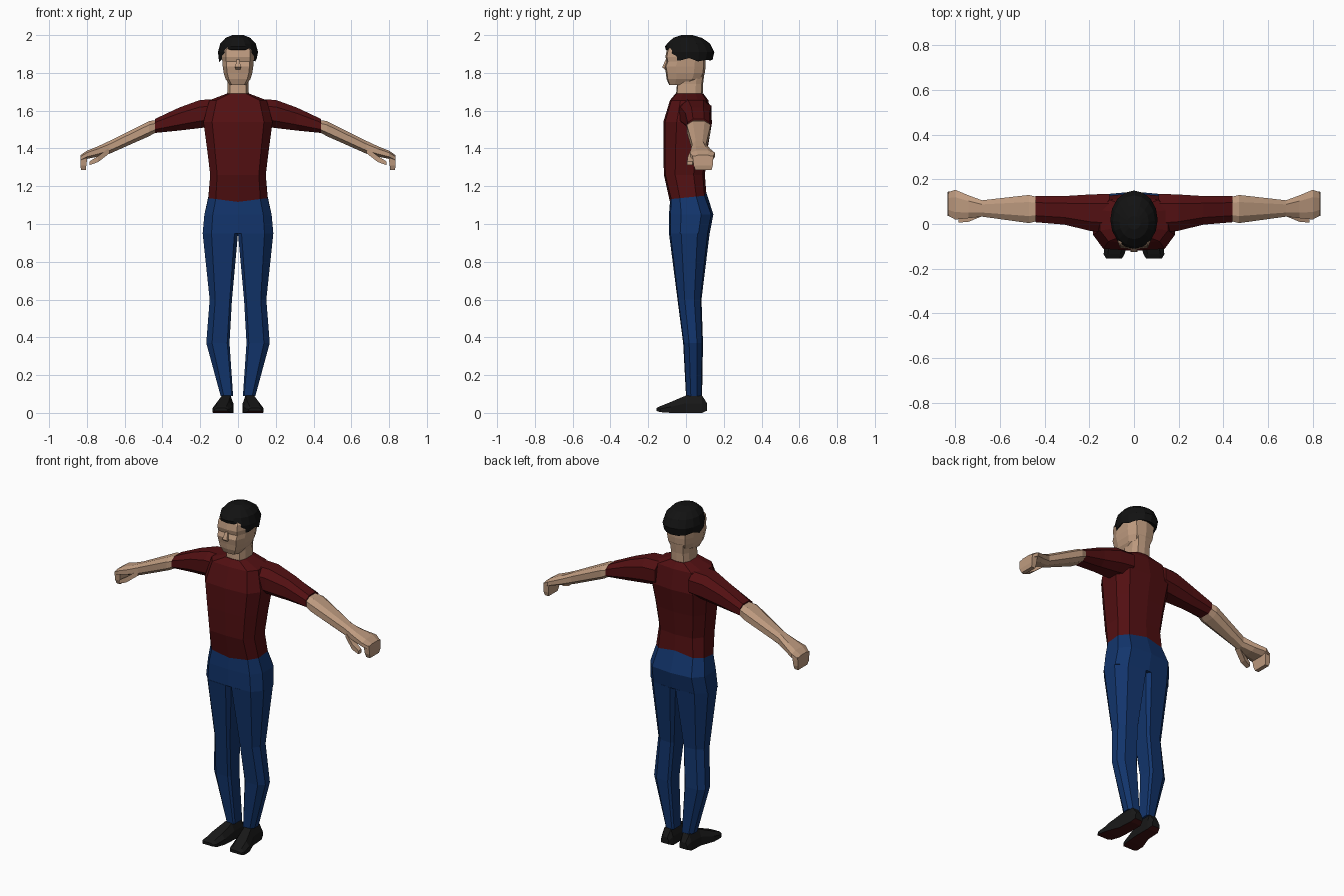
import bpy, bmesh, math
from mathutils import Vector

if "Cube" in bpy.data.objects:
    bpy.data.objects.remove(bpy.data.objects["Cube"], do_unlink=True)


def material(name, r, g, b):
    mat = bpy.data.materials.new(name)
    mat.use_nodes = True
    colour = (r, g, b, 1)
    mat.diffuse_color = colour
    shader = mat.node_tree.nodes["Principled BSDF"]
    shader.inputs["Base Color"].default_value = colour
    shader.inputs["Roughness"].default_value = 0.9
    return mat


skin = material("skin", .52, .33, .215)
shirt_red = material("shirt dark red", .085, .005, .006)
denim = material("denim blue", .006, .035, .15)
hair_black = material("hair black", .006, .006, .006)
shoe_black = material("shoe black", .009, .009, .009)
sole_red = material("sole dark red", .05, .006, .006)

# Cross-sections in the unit square
half_body = [(0, -1), (.75, -.93), (1, -.45), (1, .45), (.72, .9), (0, 1)]
BODY = half_body + [(-x, y) for x, y in half_body[-2:0:-1]]
LIMB = [(-.5, -1), (.5, -1), (1, -.5), (1, .5), (.5, 1), (-.5, 1), (-1, .5), (-1, -.5)]
LEG = [(-1, -.75), (-.8, -1), (.5, -.93), (1, -.4), (1, .4), (.45, .9), (-.8, 1), (-1, .75)]
SHOE = [(-1, -1), (1, -1), (1, .1), (.6, 1), (-.6, 1), (-1, .1)]
BOX = [(-1, -1), (1, -1), (1, 1), (-1, 1)]
ROUND = [(math.sin(k * math.pi / 8), -math.cos(k * math.pi / 8)) for k in range(16)]


def loft(name, axis, shape, rows, mat, mirror=False, bend=None):
    """Skin rows of (position along axis, a min, a max, b min, b max)."""
    bm = bmesh.new()
    rings = []
    for i, (t, a0, a1, b0, b1) in enumerate(rows):
        ring = []
        for u, v in shape:
            a = (a0 + a1) / 2 + u * (a1 - a0) / 2
            b = (b0 + b1) / 2 + v * (b1 - b0) / 2
            co = Vector({"x": (t, a, b), "y": (a, t, b), "z": (a, b, t)}[axis])
            if bend:
                bend(co, i)
            ring.append(bm.verts.new(co))
        rings.append(ring)
    n = len(shape)
    for low, high in zip(rings, rings[1:]):
        for k in range(n):
            m = (k + 1) % n
            bm.faces.new((low[k], low[m], high[m], high[k]))
    bm.faces.new(rings[0])
    bm.faces.new(rings[-1])
    bmesh.ops.recalc_face_normals(bm, faces=bm.faces)
    mesh = bpy.data.meshes.new(name)
    bm.to_mesh(mesh)
    bm.free()
    mesh.materials.append(mat)
    obj = bpy.data.objects.new(name, mesh)
    bpy.context.collection.objects.link(obj)
    if mirror:
        obj.modifiers.new("Mirror", "MIRROR").use_axis[0] = True
    return obj


def centred(rows):
    return [(z, -w, w, front, back) for z, w, front, back in rows]


# Shirt and trousers meet in a hem that dips in front and peaks behind
def hem(co):
    co.z += co.y * (.27 if abs(co.x) < .01 else .1)


HEM_ROW = (1.14, .157, -.085, .107)

loft("shirt", "z", BODY, centred([
    HEM_ROW,
    (1.26, .147, -.117, .1),
    (1.4, .164, -.12, .115),
    (1.54, .183, -.12, .138),
    (1.655, .152, -.085, .118),
    (1.69, .06, -.056, .092)]), shirt_red,
    bend=lambda co, i: hem(co) if i == 0 else None)

loft("trouser_hips", "z", BODY, centred([
    (.95, .187, -.09, .125),
    (1.05, .178, -.09, .145),
    HEM_ROW]), denim,
    bend=lambda co, i: hem(co) if i == 2 else None)

loft("trouser_legs", "z", LEG, [
    (.09, .026, .092, .0, .085),
    (.37, .045, .168, -.015, .09),
    (.6, .032, .15, -.045, .082),
    (.95, 0, .187, -.09, .125)], denim, mirror=True)

# Shoes with coloured soles
shoes = loft("shoes", "y", SHOE, [
    (.112, .035, .085, .012, .05),
    (.085, .025, .095, 0, .092),
    (0, .025, .1, 0, .092),
    (-.08, .03, .13, 0, .058),
    (-.135, .042, .136, .004, .036),
    (-.155, .055, .125, .01, .026)], shoe_black, mirror=True)
shoes.data.materials.append(sole_red)
for face in shoes.data.polygons:
    if face.normal.z < -.8:
        face.material_index = 1

# Arms
loft("sleeves", "x", LIMB, [
    (.11, -.04, .135, 1.52, 1.66),
    (.2, -.03, .132, 1.508, 1.657),
    (.31, -.003, .125, 1.495, 1.617),
    (.44, .008, .125, 1.482, 1.556)], shirt_red, mirror=True)

loft("forearms", "x", LIMB, [
    (.43, .014, .12, 1.488, 1.55),
    (.47, .004, .13, 1.465, 1.545),
    (.68, .033, .106, 1.372, 1.44)], skin, mirror=True)

loft("hands", "x", LIMB, [
    (.68, .033, .106, 1.372, 1.44),
    (.74, .026, .128, 1.357, 1.412),
    (.8, .02, .153, 1.345, 1.388),
    (.833, .038, .142, 1.33, 1.365)], skin, mirror=True)

loft("fingers", "z", BOX, [
    (1.285, .806, .83, .05, .135),
    (1.31, .803, .835, .04, .142),
    (1.36, .797, .833, .035, .145)], skin, mirror=True)

loft("thumbs", "x", BOX, [
    (.68, .035, .07, 1.375, 1.405),
    (.74, .01, .045, 1.328, 1.36),
    (.785, .006, .035, 1.312, 1.332)], skin, mirror=True)

# Neck, head and nose
loft("neck", "z", BODY, centred([
    (1.67, .058, -.054, .088),
    (1.74, .055, -.048, .09),
    (1.8, .06, -.045, .098)]), skin)

loft("head", "z", BODY, centred([
    (1.737, .045, -.09, .02),
    (1.768, .066, -.103, .085),
    (1.8, .076, -.107, .1),
    (1.835, .081, -.114, .104),
    (1.86, .083, -.103, .104),
    (1.885, .085, -.109, .104),
    (1.92, .083, -.102, .1),
    (1.96, .06, -.07, .08)]), skin)

loft("nose", "z", BOX, centred([
    (1.818, .012, -.112, -.08),
    (1.83, .016, -.126, -.08),
    (1.87, .007, -.108, -.08)]), skin)


# Hair with a ragged lower edge and a parted fringe
def fringe(co, i):
    if i in (1, 2) and co.y < -.05 and abs(co.x) < .05:
        co.z += .055 if i == 1 else .03
    elif i == 1:
        co.z += .011 * math.sin(9 * math.atan2(co.x, co.y - .02))


loft("hair", "z", ROUND, centred([
    (1.9, .06, -.05, .08),
    (1.868, .1, -.107, .14),
    (1.91, .106, -.111, .15),
    (1.955, .094, -.1, .128),
    (1.985, .066, -.068, .085),
    (2, .03, -.025, .035)]), hair_black, bend=fringe)
